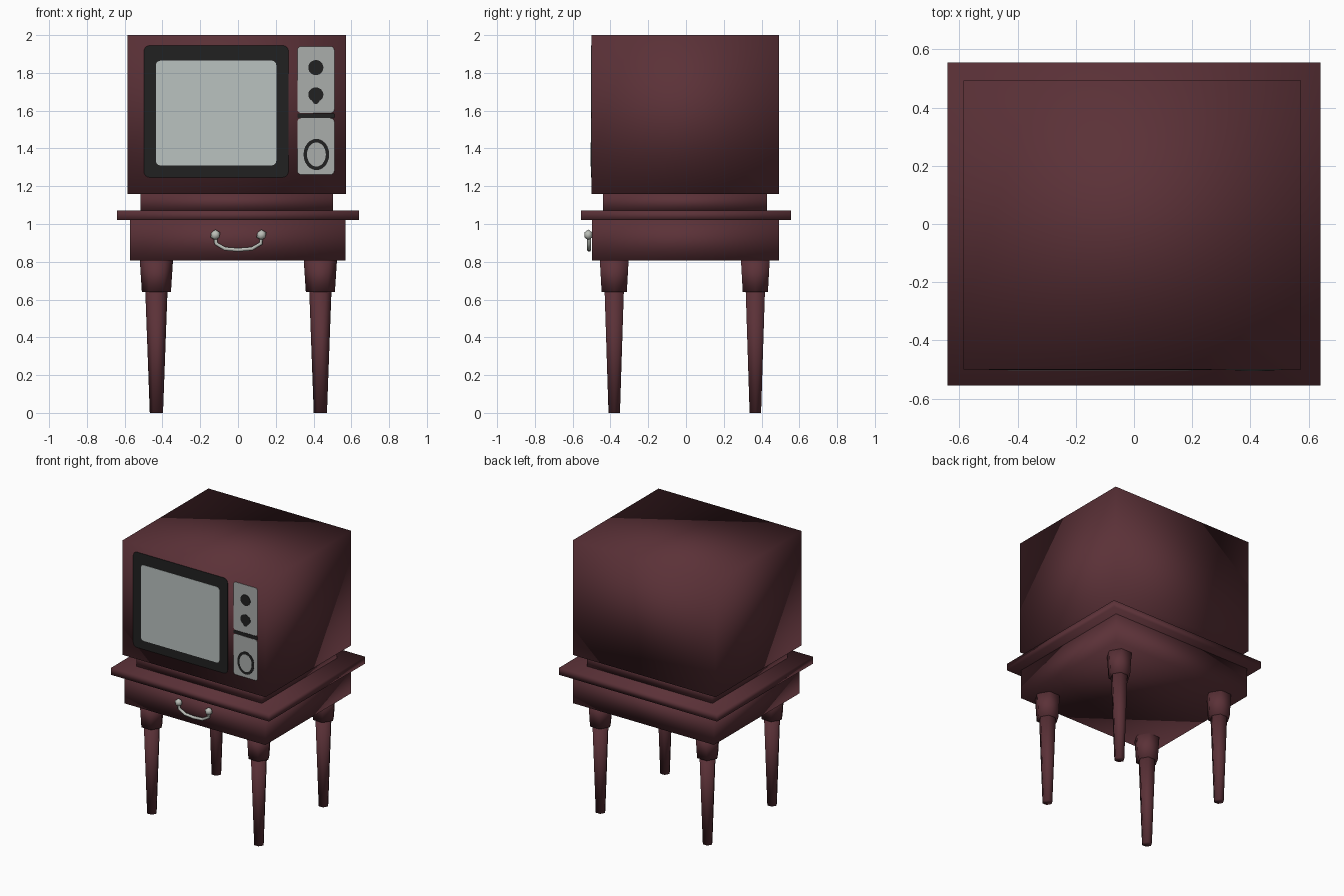
import bpy, bmesh, math
from mathutils import Vector

if "Cube" in bpy.data.objects:
    bpy.data.objects.remove(bpy.data.objects["Cube"])


def material(name, rgb):
    m = bpy.data.materials.new(name)
    m.diffuse_color = (*rgb, 1)
    m.use_nodes = True
    m.node_tree.nodes["Principled BSDF"].inputs["Base Color"].default_value = m.diffuse_color
    return m


WOOD = material("dark red wood", (0.105, 0.031, 0.039))
BLACK = material("black plastic", (0.015, 0.015, 0.015))
GLASS = material("pale grey glass", (0.49, 0.54, 0.53))
PANEL = material("grey panel", (0.40, 0.42, 0.41))
METAL = material("light metal", (0.50, 0.52, 0.48))


def finish(bm, name, mat, smooth=False):
    bmesh.ops.recalc_face_normals(bm, faces=bm.faces)
    for f in bm.faces:
        f.smooth = smooth
    me = bpy.data.meshes.new(name)
    bm.to_mesh(me)
    bm.free()
    me.materials.append(mat)
    ob = bpy.data.objects.new(name, me)
    bpy.context.collection.objects.link(ob)
    return ob


def box(name, lo, hi):
    """Wooden box with soft normals, between two corners."""
    bm = bmesh.new()
    bmesh.ops.create_cube(bm, size=1)
    for v in bm.verts:
        v.co = Vector([lo[i] + (v.co[i] + 0.5) * (hi[i] - lo[i]) for i in range(3)])
    return finish(bm, name, WOOD, True)


def plate(name, points, mat, front, back=-0.5):
    """Thin plate on the cabinet front from an outline in x and z."""
    bm = bmesh.new()
    face = bm.faces.new([bm.verts.new((x, back, z)) for x, z in points])
    ext = bmesh.ops.extrude_face_region(bm, geom=[face])
    for v in ext["geom"]:
        if isinstance(v, bmesh.types.BMVert):
            v.co.y = front
    return finish(bm, name, mat)


def rounded(x0, x1, z0, z1, r, n=4):
    pts = []
    for k, (cx, cz) in enumerate([(x1 - r, z1 - r), (x0 + r, z1 - r),
                                  (x0 + r, z0 + r), (x1 - r, z0 + r)]):
        for i in range(n + 1):
            a = math.pi / 2 * (k + i / n)
            pts.append((cx + r * math.cos(a), cz + r * math.sin(a)))
    return pts


def ellipse(cx, cz, rx, rz, n=24):
    return [(cx + rx * math.cos(math.tau * i / n), cz + rz * math.sin(math.tau * i / n))
            for i in range(n)]


# Television cabinet, its plinth and the table
box("television_cabinet", (-0.585, -0.5, 1.16), (0.573, 0.493, 2.0))
box("television_plinth", (-0.515, -0.44, 1.07), (0.502, 0.43, 1.16))
box("table_top", (-0.64, -0.555, 1.02), (0.64, 0.555, 1.072))
box("table_drawer_box", (-0.572, -0.497, 0.807), (0.57, 0.493, 1.02))

# Screen and its surround
plate("screen_surround", rounded(-0.498, 0.267, 1.247, 1.945, 0.03), BLACK, -0.502)
plate("screen_glass", rounded(-0.435, 0.203, 1.31, 1.865, 0.025), GLASS, -0.504)

# Control panel: two plates with a dark strip between
plate("upper_control_panel", rounded(0.314, 0.51, 1.588, 1.94, 0.02), PANEL, -0.502)
plate("lower_control_panel", rounded(0.314, 0.51, 1.262, 1.56, 0.02), PANEL, -0.502)
plate("panel_divider", rounded(0.314, 0.51, 1.562, 1.586, 0.005), BLACK, -0.502)
plate("upper_dial", ellipse(0.412, 1.828, 0.04, 0.04), BLACK, -0.504)
drop = [(x, z - max(0, 1.68 - z) * 0.35 * (abs(x - 0.412) < 0.012))
        for x, z in ellipse(0.412, 1.685, 0.04, 0.038)]
plate("lower_dial", drop, BLACK, -0.504)
plate("speaker_ring", ellipse(0.415, 1.368, 0.068, 0.083), BLACK, -0.504)
plate("speaker_centre", ellipse(0.415, 1.368, 0.05, 0.064), PANEL, -0.505)

# Four six-sided legs, each with a thicker collar at the top
for side, x in (("left", -0.432), ("right", 0.436)):
    for end, y in (("front", -0.38), ("back", 0.367)):
        for part, r0, r1, z0, z1 in (("leg", 0.035, 0.059, 0, 0.65),
                                     ("leg_collar", 0.077, 0.088, 0.64, 0.81)):
            bm = bmesh.new()
            rings = []
            for r, z in ((r0, z0), (r1, z1)):
                rings.append([bm.verts.new((x + r * math.cos(math.tau * i / 6),
                                            y + r * math.sin(math.tau * i / 6), z))
                              for i in range(6)])
            for i in range(6):
                j = (i + 1) % 6
                bm.faces.new((rings[0][i], rings[0][j], rings[1][j], rings[1][i]))
            bm.faces.new(rings[0])
            bm.faces.new(rings[1])
            finish(bm, f"{end}_{side}_{part}", WOOD, True)

# Drawer handle: two knobs and a hanging bar
for side, x in (("left", -0.12), ("right", 0.124)):
    bm = bmesh.new()
    bmesh.ops.create_icosphere(bm, subdivisions=1, radius=0.029)
    for v in bm.verts:
        v.co = Vector((x + v.co.x, -0.517 + v.co.y * 0.85, 0.942 + v.co.z))
    finish(bm, f"handle_knob_{side}", METAL, True)

curve = bpy.data.curves.new("handle_bar", "CURVE")
curve.dimensions = "3D"
curve.bevel_depth = 0.011
curve.bevel_resolution = 1
curve.use_fill_caps = True
path = [(-0.12, 0.94), (-0.117, 0.897), (-0.07, 0.869), (0, 0.863),
        (0.074, 0.869), (0.121, 0.897), (0.124, 0.94)]
spline = curve.splines.new("POLY")
spline.points.add(len(path) - 1)
for p, (x, z) in zip(spline.points, path):
    p.co = (x, -0.513, z, 1)
    p.radius = 1
curve.materials.append(METAL)
bar = bpy.data.objects.new("handle_bar", curve)
bpy.context.collection.objects.link(bar)
